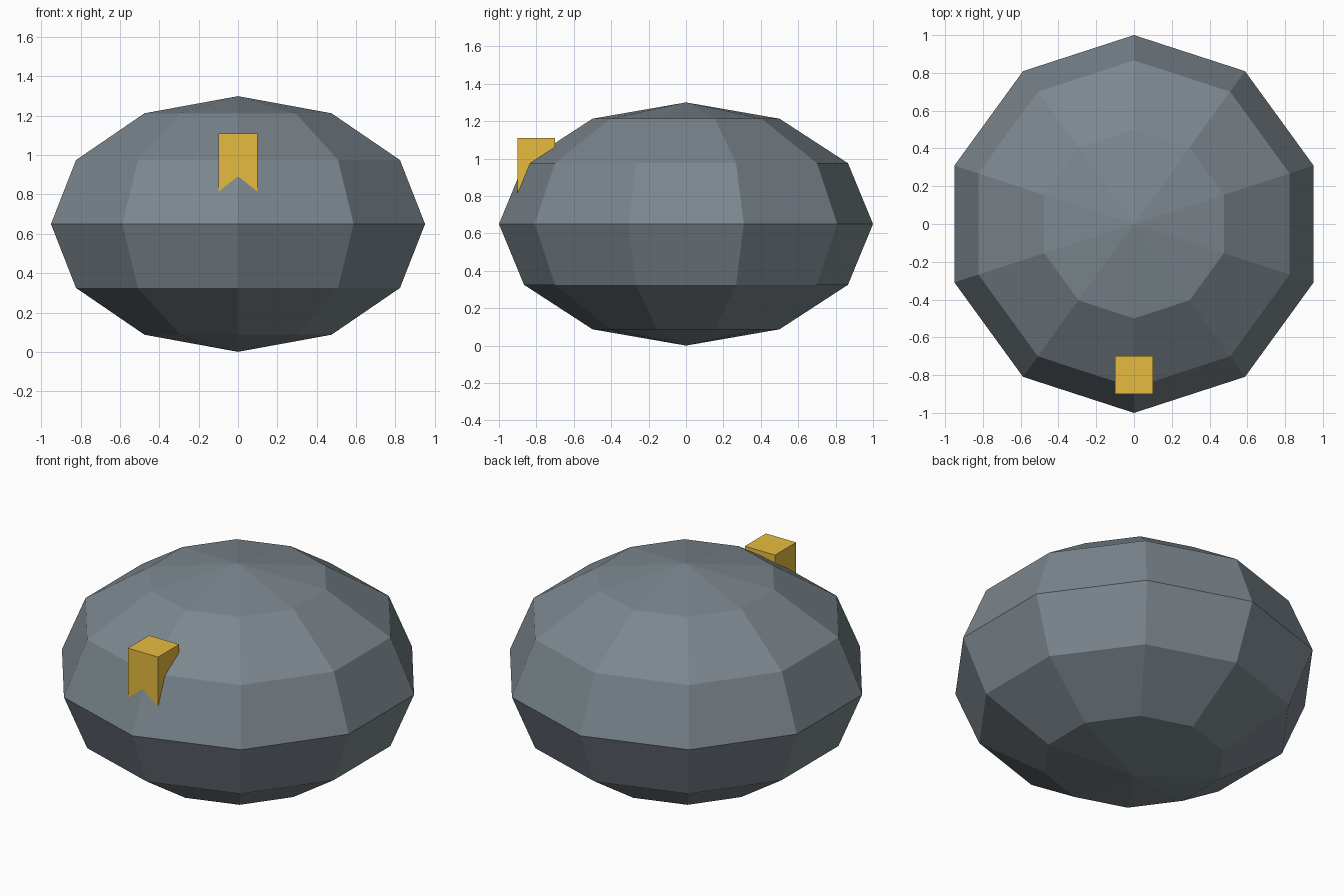
import bpy, bmesh
from mathutils import Matrix

if "Cube" in bpy.data.objects:
    bpy.data.objects.remove(bpy.data.objects["Cube"])


def material(name, rgb):
    mat = bpy.data.materials.new(name)
    mat.diffuse_color = (*rgb, 1.0)
    mat.use_nodes = True
    mat.node_tree.nodes["Principled BSDF"].inputs["Base Color"].default_value = mat.diffuse_color
    return mat


def add_part(name, bm, mat):
    mesh = bpy.data.meshes.new(name)
    bm.to_mesh(mesh)
    bm.free()
    mesh.materials.append(mat)
    obj = bpy.data.objects.new(name, mesh)
    bpy.context.collection.objects.link(obj)
    return obj


slate = material("slate_grey", (0.20, 0.24, 0.27))
gold = material("gold", (0.80, 0.50, 0.05))

# Body: flat-shaded, squashed ten-sided ball
HALF_HEIGHT = 0.65
bm = bmesh.new()
bmesh.ops.create_uvsphere(
    bm, u_segments=10, v_segments=6, radius=1.0,
    matrix=Matrix.Translation((0, 0, HALF_HEIGHT)) @ Matrix.Diagonal((1, 1, HALF_HEIGHT, 1)))
add_part("body", bm, slate)

# Marker: block sunk into the front of the body
bm = bmesh.new()
bmesh.ops.create_cube(
    bm, size=1.0,
    matrix=Matrix.Translation((0, -0.8, 0.91)) @ Matrix.Diagonal((0.2, 0.2, 0.4, 1)))
add_part("front_marker", bm, gold)
